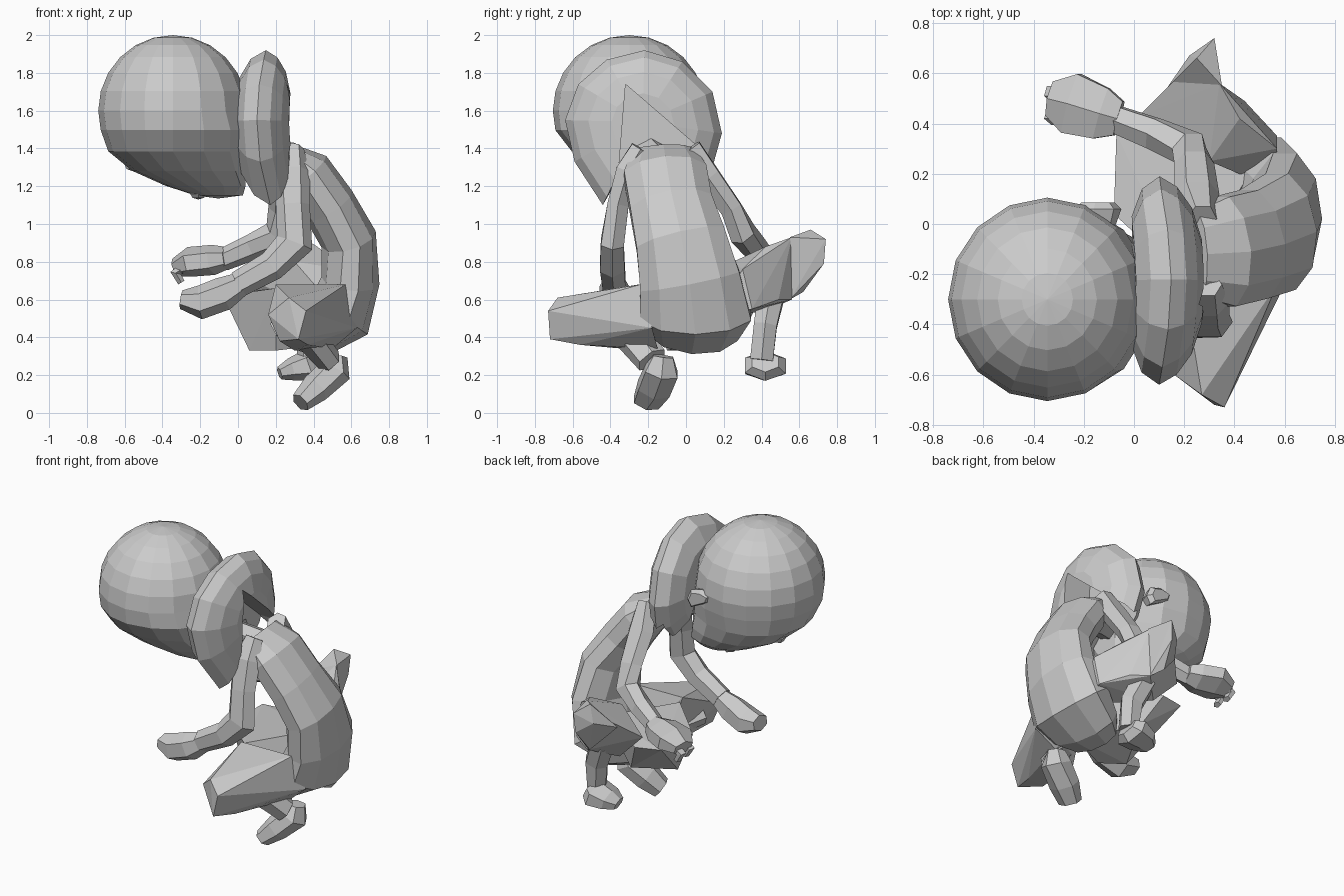
import bpy, bmesh
from math import pi, cos, sin
from mathutils import Vector

start_cube = bpy.data.objects.get("Cube")
if start_cube:
    bpy.data.objects.remove(start_cube, do_unlink=True)

# Single clay-grey material
clay = bpy.data.materials.new("clay_grey")
clay.use_nodes = True
clay_colour = (0.6, 0.6, 0.6, 1)
clay.diffuse_color = clay_colour
clay.node_tree.nodes["Principled BSDF"].inputs["Base Color"].default_value = clay_colour


def finish(name, bm):
    """Turn a bmesh into a flat shaded, grey object."""
    bmesh.ops.recalc_face_normals(bm, faces=bm.faces[:])
    mesh = bpy.data.meshes.new(name)
    bm.to_mesh(mesh)
    bm.free()
    mesh.materials.append(clay)
    obj = bpy.data.objects.new(name, mesh)
    bpy.context.scene.collection.objects.link(obj)
    return obj


def skin_rings(name, rings):
    """Join closed rings of equal length and cap both ends."""
    bm = bmesh.new()
    loops = [[bm.verts.new(p) for p in ring] for ring in rings]
    count = len(loops[0])
    for low, high in zip(loops, loops[1:]):
        for i in range(count):
            j = (i + 1) % count
            bm.faces.new((low[i], low[j], high[j], high[i]))
    bm.faces.new(loops[0])
    bm.faces.new(loops[-1])
    return finish(name, bm)


def tube(name, path, sides=6):
    """Limb along a path; each entry is x, y, z, half width, half depth."""
    centres = [Vector(p[:3]) for p in path]
    rings = []
    for i, entry in enumerate(path):
        centre = centres[i]
        after = centres[min(i + 1, len(path) - 1)]
        before = centres[max(i - 1, 0)]
        along = ((after - centre).normalized() + (centre - before).normalized()).normalized()
        wide = Vector((0, 1, 0))
        wide = (wide - along * wide.dot(along)).normalized()
        deep = along.cross(wide)
        angles = [2 * pi * (k + 0.5) / sides for k in range(sides)]
        rings.append([centre + wide * entry[3] * cos(a) + deep * entry[4] * sin(a) for a in angles])
    return skin_rings(name, rings)


def hull(name, points):
    """Faceted solid wrapped around a few corner points."""
    bm = bmesh.new()
    for p in points:
        bm.verts.new(p)
    bmesh.ops.convex_hull(bm, input=bm.verts[:])
    spare = [v for v in bm.verts if not v.link_faces]
    bmesh.ops.delete(bm, geom=spare, context="VERTS")
    return finish(name, bm)


def blob(name, centre, size, segments=8, rings=5):
    """Faceted ellipsoid."""
    bm = bmesh.new()
    bmesh.ops.create_uvsphere(bm, u_segments=segments, v_segments=rings, radius=1)
    for v in bm.verts:
        v.co = Vector([c + a * s for c, a, s in zip(centre, v.co, size)])
    return finish(name, bm)


# Head: round skull, full nape, narrower face slung towards one side under the brow
head = blob("head", (-.345, -.3, 1.6), (.395, .405, .4), 16, 12)
for v in head.data.vertices:
    drop = max(0, (1.6 - v.co.z) / .4)
    under_brow = max(0, drop - .35)
    if v.co.x > -.345:
        v.co.x = -.345 + (v.co.x + .345) * (1 + .5 * drop)
    v.co.x = min(v.co.x + .6 * max(0, drop - .6), .04)
    v.co.y = -.3 + (v.co.y + .3) * (1 - .3 * under_brow) + .2 * under_brow
    v.co.z -= .1 * under_brow

# Face details
blob("nose", (-.56, -.18, 1.32), (.05, .05, .04), 6, 4)
blob("chin", (-.21, -.18, 1.16), (.05, .07, .03), 6, 4)

# Ears, one higher than the other because the head leans
rim = ((-.1, .05), (-.08, .0), (.06, -.07), (.09, -.02), (.06, .05), (-.02, .07))
for name, side, base, height in (("left_ear", 1, .0, 1.55), ("right_ear", -1, -.4, 1.38)):
    hull(name, [(-.14 + x * grow, base + side * y, height + z * grow)
                for x, z in rim for y, grow in ((-.04, .6), (.06, 1), (.085, .7))])

# Hood: thick lens behind the head with a pointed opening above the nape
outline = [(-.22, 1.92), (-.42, 1.87), (-.57, 1.74), (-.64, 1.55), (-.59, 1.33), (-.44, 1.1),
           (-.36, 1.24), (-.22, 1.4), (-.02, 1.38), (.06, 1.2), (.14, 1.3), (.19, 1.48),
           (.14, 1.7), (-.02, 1.86)]
hood_rings = []
for x, scale in ((-.01, .62), (.03, .88), (.1, 1), (.17, .9), (.23, .7), (.27, .4)):
    hood_rings.append([(x + .35 * (scale * (z - 1.55)) ** 2, -.23 + (y + .23) * scale,
                        1.54 + (z - 1.54) * scale) for y, z in outline])
hood = skin_rings("hood", hood_rings)
notch = skin_rings("notch_cutter", [[(x, -.32, 1.74), (x, -.38, 1), (x, .3, 1), (x, .12, 1.36)]
                                    for x in (.08, .5)])
notch.hide_render = True
cut = hood.modifiers.new("nape_opening", "BOOLEAN")
cut.operation = "DIFFERENCE"
cut.object = notch
bpy.context.view_layer.objects.active = hood
bpy.ops.object.modifier_apply(modifier=cut.name)
bpy.data.objects.remove(notch, do_unlink=True)

# Hunched torso and neck
tube("torso", [(.25, -.12, 1.38, .18, .06), (.36, -.11, 1.27, .23, .14), (.48, -.08, 1.1, .23, .145),
               (.585, -.03, .92, .25, .15), (.595, .02, .7, .28, .155), (.54, .05, .52, .31, .18),
               (.43, .03, .44, .26, .14), (.32, .0, .42, .18, .1)], 10)
tube("neck", [(.32, -.1, 1.3, .1, .08), (.14, -.16, 1.36, .08, .07), (-.05, -.22, 1.4, .1, .09)])

# Arms reaching forward
tube("near_arm", [(.29, -.24, 1.4, .06, .06), (.28, -.31, 1.28, .07, .1), (.29, -.36, 1.1, .065, .09),
                  (.3, -.39, .9, .07, .1), (.18, -.39, .78, .075, .08), (.0, -.38, .68, .07, .07)])
tube("near_hand", [(.03, -.38, .69, .06, .06), (-.08, -.38, .63, .09, .09),
                   (-.2, -.37, .585, .1, .09), (-.3, -.36, .6, .07, .05)])
tube("far_arm", [(.27, .02, 1.4, .07, .06), (.25, .12, 1.25, .07, .09), (.24, .24, 1.08, .065, .08),
                 (.22, .3, .95, .075, .085), (.08, .36, .88, .07, .07), (-.08, .42, .81, .06, .06)])
tube("far_hand", [(-.06, .42, .82, .08, .06), (-.13, .44, .81, .12, .08),
                  (-.25, .48, .8, .14, .08), (-.33, .5, .77, .08, .05)])

# Curled fingers
for index in range(2):
    shift = index * .09
    tube("far_finger", [(-.27, .43 + shift, .78, .035, .03), (-.33, .43 + shift, .74, .035, .03),
                        (-.3, .43 + shift, .69, .03, .02)], 5)

# Lap between the legs
hull("lap", [(-.08, .04, .62), (-.07, .36, .63), (.03, .0, .5), (.06, .0, .33), (.2, -.1, .33),
             (.2, -.22, .66), (.46, .2, .66), (.46, .0, .36), (.2, .3, .42), (.1, .4, .62)])

# Thighs spreading to the knees
hull("near_thigh", [(.36, -.73, .54), (.32, -.72, .39), (.27, -.68, .61), (.16, -.6, .52), (.22, -.6, .38),
                    (.37, -.56, .36), (.2, -.25, .68), (.43, -.38, .65), (.57, -.24, .68),
                    (.63, -.18, .45), (.5, -.15, .34), (.3, -.22, .33)])
hull("far_thigh", [(.34, .56, .93), (.34, .56, .6), (.16, .57, .84), (.02, .43, .72), (.2, .42, .54),
                   (.44, .49, .6), (.42, .42, .88), (.57, .35, .55), (.57, .3, .76),
                   (.56, .14, .5), (.3, .25, .8)])
hull("far_knee", [(.32, .74, .92), (.31, .73, .79), (.25, .66, .97), (.35, .55, .93), (.22, .67, .85),
                  (.13, .54, .8), (.34, .55, .6), (.28, .62, .64)])

# Shins and feet tucked below
tube("near_shin", [(.24, -.5, .48, .08, .08), (.36, -.3, .42, .1, .08), (.48, -.18, .28, .09, .07)])
tube("near_foot", [(.52, -.12, .3, .06, .06), (.51, -.13, .22, .1, .09), (.41, -.17, .13, .1, .08),
                   (.33, -.21, .055, .08, .055)])
tube("far_shin", [(.3, .45, .62, .08, .08), (.37, .42, .46, .07, .08), (.38, .4, .28, .07, .06)])
tube("far_foot", [(.41, .42, .27, .08, .06), (.37, .42, .25, .125, .085), (.28, .41, .23, .11, .06),
                  (.22, .4, .21, .06, .035)])
